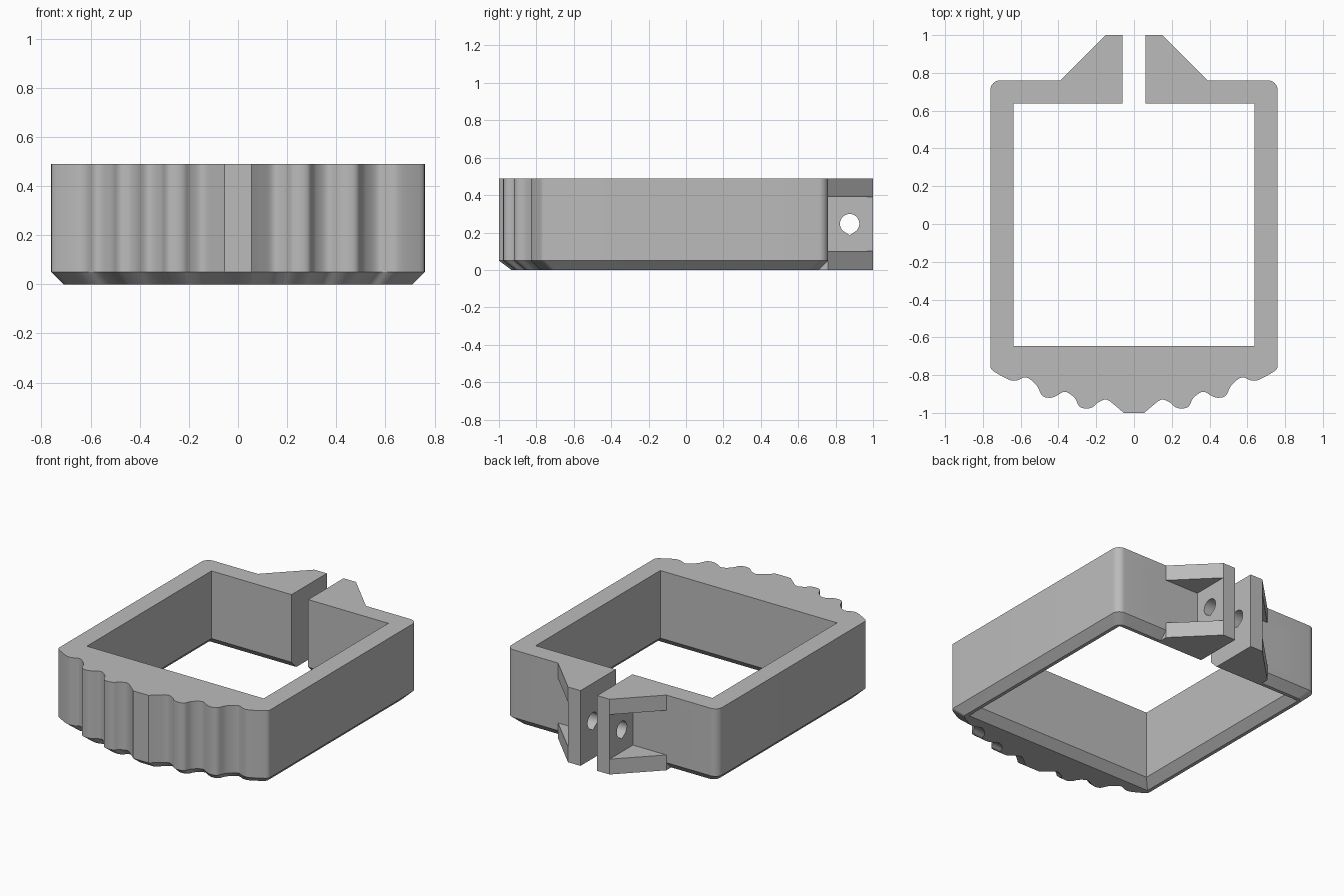
import bpy
import bmesh
from math import cos, sin, pi, radians
from mathutils import Vector

HEIGHT, LIP = 0.49, 0.05

if "Cube" in bpy.data.objects:
    bpy.data.objects.remove(bpy.data.objects["Cube"], do_unlink=True)

grey = bpy.data.materials.new("plain grey")
grey.use_nodes = True
grey.diffuse_color = (0.5, 0.5, 0.5, 1)
grey.node_tree.nodes["Principled BSDF"].inputs["Base Color"].default_value = (0.5, 0.5, 0.5, 1)


def loft(name, rings):
    """Closed solid through rings of 3D points."""
    bm = bmesh.new()
    loops = [[bm.verts.new(p) for p in ring] for ring in rings]
    n = len(loops[0])
    for a, b in zip(loops, loops[1:]):
        for i in range(n):
            j = (i + 1) % n
            bm.faces.new((a[i], a[j], b[j], b[i]))
    bm.faces.new(loops[0][::-1])
    bm.faces.new(loops[-1])
    bmesh.ops.recalc_face_normals(bm, faces=bm.faces)
    mesh = bpy.data.meshes.new(name)
    bm.to_mesh(mesh)
    bm.free()
    mesh.materials.append(grey)
    obj = bpy.data.objects.new(name, mesh)
    bpy.context.collection.objects.link(obj)
    return obj


def flat(points, z):
    return [(x, y, z) for x, y in points]


def rect(x0, x1, y0, y1):
    return [(x0, y0), (x1, y0), (x1, y1), (x0, y1)]


def box(name, x0, x1, y0, y1, z0, z1):
    r = rect(x0, x1, y0, y1)
    return loft(name, [flat(r, z0), flat(r, z1)])


def smooth_path(points, steps=5):
    """Catmull-Rom curve through the points."""
    pts = [Vector(p) for p in points]
    pts = [pts[0]] + pts + [pts[-1]]
    out = []
    for a, b, c, d in zip(pts, pts[1:], pts[2:], pts[3:]):
        for s in range(steps):
            t = s / steps
            p = b + (c - a) * t / 2 + (a * 2 - b * 5 + c * 4 - d) * t * t / 2 \
                + (b * 3 - a - c * 3 + d) * t ** 3 / 2
            out.append(tuple(p))
    return out + [tuple(pts[-1])]


def combine(target, tool, operation):
    mod = target.modifiers.new(operation, "BOOLEAN")
    mod.operation, mod.solver, mod.object = operation, "EXACT", tool
    bpy.context.view_layer.objects.active = target
    bpy.ops.object.modifier_apply(modifier=mod.name)
    bpy.data.objects.remove(tool, do_unlink=True)


# Outer outline: finger grips at the front, rounded corners at the back
grips = smooth_path([
    (0.055, -1.0), (0.095, -0.965), (0.145, -0.93), (0.19, -0.945), (0.22, -0.97),
    (0.255, -0.977), (0.29, -0.965), (0.315, -0.92), (0.365, -0.888), (0.415, -0.912),
    (0.45, -0.92), (0.487, -0.908), (0.515, -0.855), (0.57, -0.812), (0.62, -0.828),
    (0.66, -0.825), (0.735, -0.785), (0.757, -0.765), (0.76, -0.74)])
corner = [(0.71 + 0.05 * cos(a), 0.71 + 0.05 * sin(a))
          for a in (i * pi / 16 for i in range(9))]
half = grips + corner
outline = half + [(-x, y) for x, y in reversed(half)]

# Body with a tapered lower edge
taper = 0.934
body = loft("clamp_body", [
    flat([(x * taper, y * taper) for x, y in outline], 0),
    flat(outline, LIP), flat(outline, HEIGHT)])

# Clamping ears at the back
ears = [(-0.39, 0.70), (0.39, 0.70), (0.39, 0.76), (0.15, 1.0), (-0.15, 1.0), (-0.39, 0.76)]
combine(body, loft("ears", [flat(ears, 0), flat(ears, HEIGHT)]), "UNION")

# Pockets that leave a gusset above and below each ear
for side in (-1, 1):
    x0, x1 = sorted((side * 0.15, side * 0.5))
    combine(body, box("pocket", x0, x1, 0.76, 1.1, 0.1, 0.39), "DIFFERENCE")

# Square opening, flared at the bottom
def opening(g):
    return rect(-0.637 - g, 0.637 + g, -0.645 - g, 0.637 + g)

combine(body, loft("opening", [flat(opening(2 * LIP), -LIP), flat(opening(0), LIP),
                               flat(opening(0), 0.6)]), "DIFFERENCE")

# Slot between the ears
combine(body, box("slot", -0.06, 0.06, 0.5, 1.1, -0.1, 0.6), "DIFFERENCE")

# Teardrop bolt hole through both ears
angles = [radians(-45 + 270 * i / 24) for i in range(25)]
drop = [(0.875 + 0.052 * cos(a), 0.247 + 0.052 * sin(a)) for a in angles]
drop.append((0.875, 0.185))
combine(body, loft("bolt_hole", [[(x, y, z) for y, z in drop] for x in (-0.5, 0.5)]),
        "DIFFERENCE")

bpy.ops.object.select_all(action="DESELECT")
body.select_set(True)
bpy.context.view_layer.objects.active = body
bpy.ops.object.shade_smooth_by_angle(angle=radians(30))
